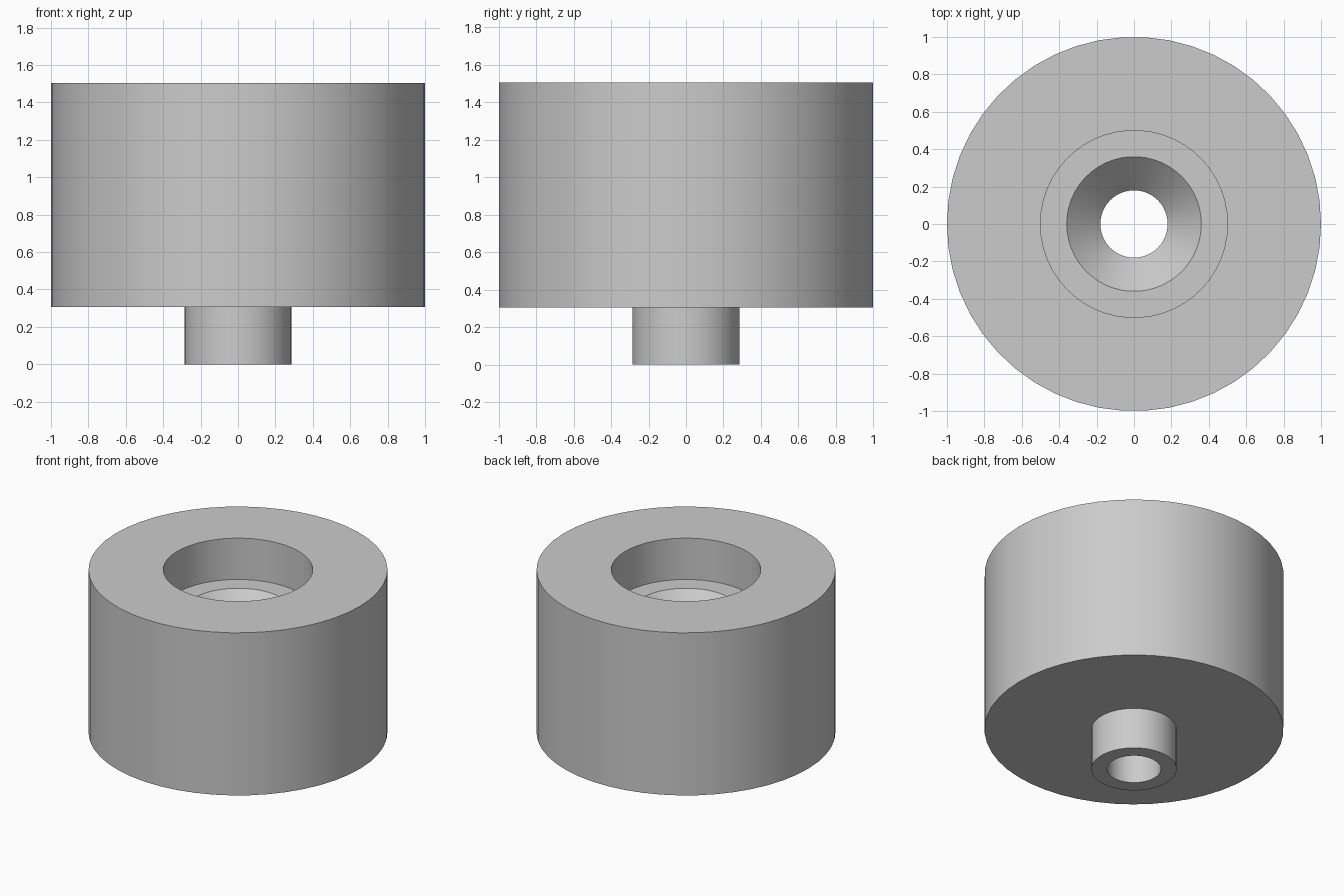
import bpy, bmesh, math

if "Cube" in bpy.data.objects:
    bpy.data.objects.remove(bpy.data.objects["Cube"], do_unlink=True)

SIDES = 50

# Plain grey finish
grey = bpy.data.materials.new("light_grey")
grey.use_nodes = True
colour = (0.6, 0.6, 0.6, 1.0)
grey.diffuse_color = colour
grey.node_tree.nodes["Principled BSDF"].inputs["Base Color"].default_value = colour


def lathe(name, profile):
    """Revolve a closed (radius, height) profile around the z axis."""
    bm = bmesh.new()
    verts = [bm.verts.new((r, 0, z)) for r, z in profile]
    edges = [bm.edges.new((a, b)) for a, b in zip(verts, verts[1:] + verts[:1])]
    bmesh.ops.spin(bm, geom=verts + edges, cent=(0, 0, 0), axis=(0, 0, 1),
                   angle=math.tau, steps=SIDES)
    bmesh.ops.remove_doubles(bm, verts=bm.verts, dist=0.0001)
    bmesh.ops.recalc_face_normals(bm, faces=bm.faces)
    mesh = bpy.data.meshes.new(name)
    bm.to_mesh(mesh)
    bm.free()
    mesh.materials.append(grey)
    obj = bpy.data.objects.new(name, mesh)
    bpy.context.collection.objects.link(obj)
    bpy.ops.object.select_all(action="DESELECT")
    obj.select_set(True)
    bpy.context.view_layer.objects.active = obj
    bpy.ops.object.shade_smooth_by_angle(angle=math.radians(30))
    return obj


# Round foot with a lower boss, a counterbore, a countersink and a through hole
lathe("countersunk_foot", [
    (0.18, 0), (0.285, 0),         # boss end
    (0.285, 0.305), (1, 0.305),    # boss wall and underside
    (1, 1.505), (0.5, 1.505),      # outer wall and top
    (0.5, 1.2), (0.36, 1.2),       # counterbore wall and floor
    (0.18, 1.02),                  # countersink down to the hole
])
